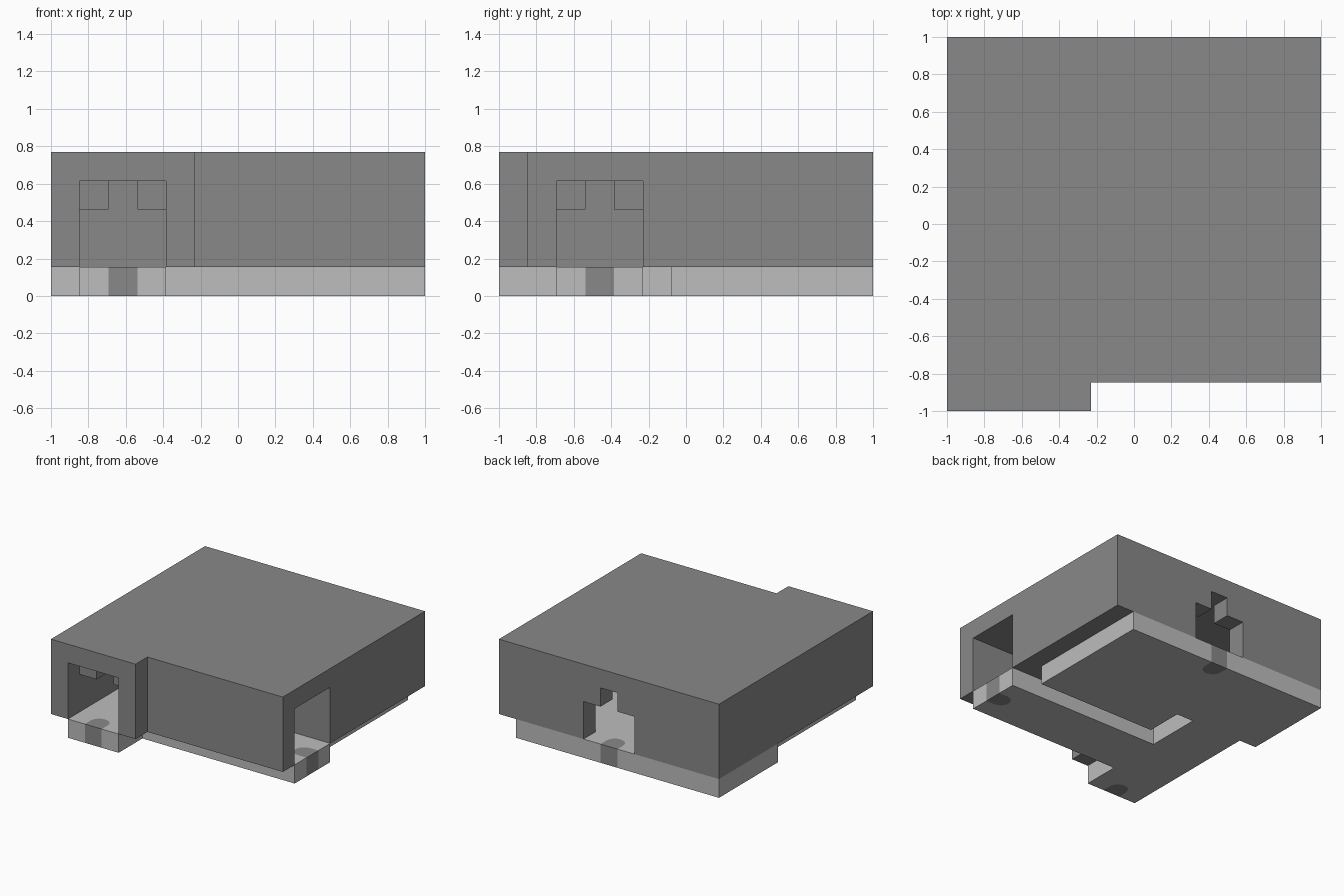
import bpy, bmesh, math
from mathutils import Vector

if "Cube" in bpy.data.objects:
    bpy.data.objects.remove(bpy.data.objects["Cube"], do_unlink=True)

U = 2 / 13  # one building module; plans below are in modules


def material(name, value):
    m = bpy.data.materials.new(name)
    m.use_nodes = True
    colour = (value, value, value, 1)
    m.diffuse_color = colour
    m.node_tree.nodes["Principled BSDF"].inputs["Base Color"].default_value = colour
    return m


stone = material("dark grey", 0.25)
pale = material("light grey", 0.51)


def prism(name, plan, z0, z1, mat):
    """Extrude a floor plan between two levels."""
    bm = bmesh.new()
    face = bm.faces.new([bm.verts.new((x * U - 1, y * U - 1, z0 * U)) for x, y in plan])
    up = bmesh.ops.extrude_face_region(bm, geom=[face])["geom"]
    bmesh.ops.translate(bm, vec=Vector((0, 0, (z1 - z0) * U)),
                        verts=[v for v in up if isinstance(v, bmesh.types.BMVert)])
    bmesh.ops.recalc_face_normals(bm, faces=bm.faces)
    mesh = bpy.data.meshes.new(name)
    bm.to_mesh(mesh)
    bm.free()
    mesh.materials.append(mat)
    obj = bpy.data.objects.new(name, mesh)
    bpy.context.collection.objects.link(obj)
    return obj


def box(name, x0, x1, y0, y1, z0, z1, mat=stone):
    return prism(name, [(x0, y0), (x1, y0), (x1, y1), (x0, y1)], z0, z1, mat)


def cut(target, cutter):
    """Subtract a cutter and discard it."""
    mod = target.modifiers.new("cut", "BOOLEAN")
    mod.operation = "DIFFERENCE"
    mod.solver = "EXACT"
    mod.object = cutter
    cutter.hide_render = True
    bpy.context.view_layer.objects.active = target
    bpy.ops.object.modifier_apply(modifier=mod.name)
    bpy.data.objects.remove(cutter, do_unlink=True)


# Building shell, with a porch at the front
shell = prism("building_shell",
              [(0, 0), (5, 0), (5, 1), (13, 1), (13, 13), (0, 13)], 1, 5, stone)

# Corridors, hall and room hollowed out below the roof
cut(shell, prism("interior",
                 [(1, -1), (4, -1), (4, 2), (14, 2), (14, 5), (4, 5), (4, 8), (5, 8),
                  (5, 6), (12, 6), (12, 12), (1, 12)], 0.5, 4, stone))

# Stepped doorway in the back wall
cut(shell, box("back_door_low", 5, 8, 11.5, 14, 0.5, 3))
cut(shell, box("back_door_high", 6, 7, 11.5, 14, 0.5, 4))

# Stepped arches inside the front and side corridors
for side, a in (("left", 3), ("right", 1)):
    box("front_arch_" + side, a, a + 1, 1, 2, 3, 4)
for side, a in (("front", 2), ("back", 4)):
    box("side_arch_" + side, 4, 5, a, a + 1, 3, 4)

# Floor slab
floor = prism("floor_slab",
              [(1, 0), (4, 0), (4, 2), (13, 2), (13, 5), (4, 5), (4, 8), (5, 8),
               (5, 6), (12, 6), (12, 13), (0, 13), (0, 8), (1, 8)], 0, 1, pale)


def threshold_plan(x, y, angle, outward):
    """Round-ended inlay, starting at a doorway's outer edge."""
    pts = [(-outward, -0.5), (0.5, -0.5)]
    for i in range(1, 8):
        t = -math.pi / 2 + math.pi * i / 8
        pts.append((0.5 + 0.5 * math.cos(t), 0.5 * math.sin(t)))
    pts += [(0.5, 0.5), (-outward, 0.5)]
    c, s = math.cos(angle), math.sin(angle)
    return [(x + c * u - s * v, y + s * u + c * v) for u, v in pts]


# Dark inlay at each of the three doorways
for name, x, y, angle in (("front", 2.5, 0, math.pi / 2),
                          ("side", 13, 3.5, math.pi),
                          ("back", 6.5, 13, -math.pi / 2)):
    cut(floor, prism("inlay_cutter", threshold_plan(x, y, angle, 0.5), -0.5, 1.5, pale))
    prism(name + "_threshold", threshold_plan(x, y, angle, 0), 0, 1, stone)
